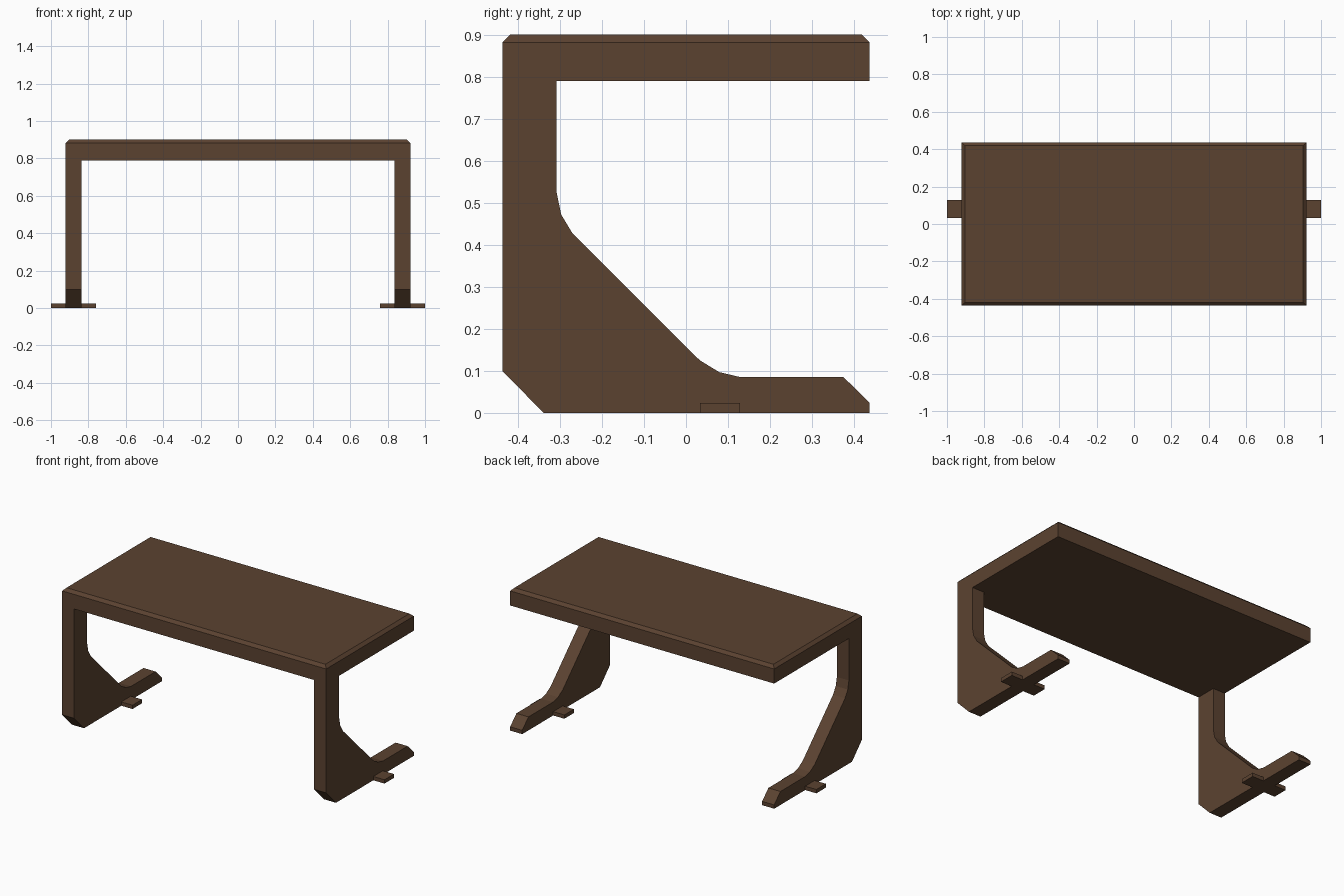
import bpy, bmesh

if "Cube" in bpy.data.objects:
    bpy.data.objects.remove(bpy.data.objects["Cube"])

wood = bpy.data.materials.new("dark_wood")
wood.diffuse_color = (0.105, 0.055, 0.03, 1)
wood.use_nodes = True
wood.node_tree.nodes["Principled BSDF"].inputs["Base Color"].default_value = wood.diffuse_color


def finish(name, bm):
    bmesh.ops.recalc_face_normals(bm, faces=bm.faces[:])
    mesh = bpy.data.meshes.new(name)
    bm.to_mesh(mesh)
    bm.free()
    mesh.materials.append(wood)
    ob = bpy.data.objects.new(name, mesh)
    bpy.context.collection.objects.link(ob)
    return ob


def box(lo, hi):
    bm = bmesh.new()
    bmesh.ops.create_cube(bm, size=1)
    for v in bm.verts:
        v.co = [(a + b) / 2 + c * (b - a) for a, b, c in zip(lo, hi, v.co)]
    return bm


def leg(name, x0, x1):
    bm = bmesh.new()
    face = bm.faces.new([bm.verts.new((x0, y, z)) for y, z in LEG_PROFILE])
    ext = bmesh.ops.extrude_face_region(bm, geom=[face])
    verts = [g for g in ext["geom"] if isinstance(g, bmesh.types.BMVert)]
    bmesh.ops.translate(bm, verts=verts, vec=(x1 - x0, 0, 0))
    return finish(name, bm)


# Side outline of a leg with its foot (y, z), running up into the top
LEG_PROFILE = [(-0.437, 0.85), (-0.437, 0.10), (-0.339, 0), (0.437, 0),
               (0.437, 0.024), (0.375, 0.085), (0.13, 0.085), (0.079, 0.097),
               (0.033, 0.125), (-0.27, 0.427), (-0.297, 0.472),
               (-0.308, 0.525), (-0.308, 0.85)]

# Table top with chamfered upper edges
bm = box((-0.922, -0.437, 0.79), (0.922, 0.437, 0.90))
rim = [e for e in bm.edges if all(v.co.z > 0.85 for v in e.verts)]
bmesh.ops.bevel(bm, geom=rim, offset=0.018, segments=1, affect='EDGES')
table = finish("table_frame", bm)

# Legs fused flush into the top
for side in (-1, 1):
    part = leg("leg", side * 0.838, side * 0.922)
    mod = table.modifiers.new("join", 'BOOLEAN')
    mod.operation = 'UNION'
    mod.solver = 'EXACT'
    mod.object = part
    bpy.context.view_layer.objects.active = table
    bpy.ops.object.modifier_apply(modifier=mod.name)
    bpy.data.objects.remove(part)

# Clear the seams so the sides are single flat faces
bm = bmesh.new()
bm.from_mesh(table.data)
bmesh.ops.remove_doubles(bm, verts=bm.verts[:], dist=0.0001)
bmesh.ops.dissolve_limit(bm, angle_limit=0.01, verts=bm.verts[:], edges=bm.edges[:])
bm.to_mesh(table.data)
bm.free()

# Small cross bars steadying the feet
for side, name in ((-1, "left_foot_bar"), (1, "right_foot_bar")):
    x = side * 0.88
    finish(name, box((x - 0.12, 0.033, 0), (x + 0.12, 0.128, 0.024)))
